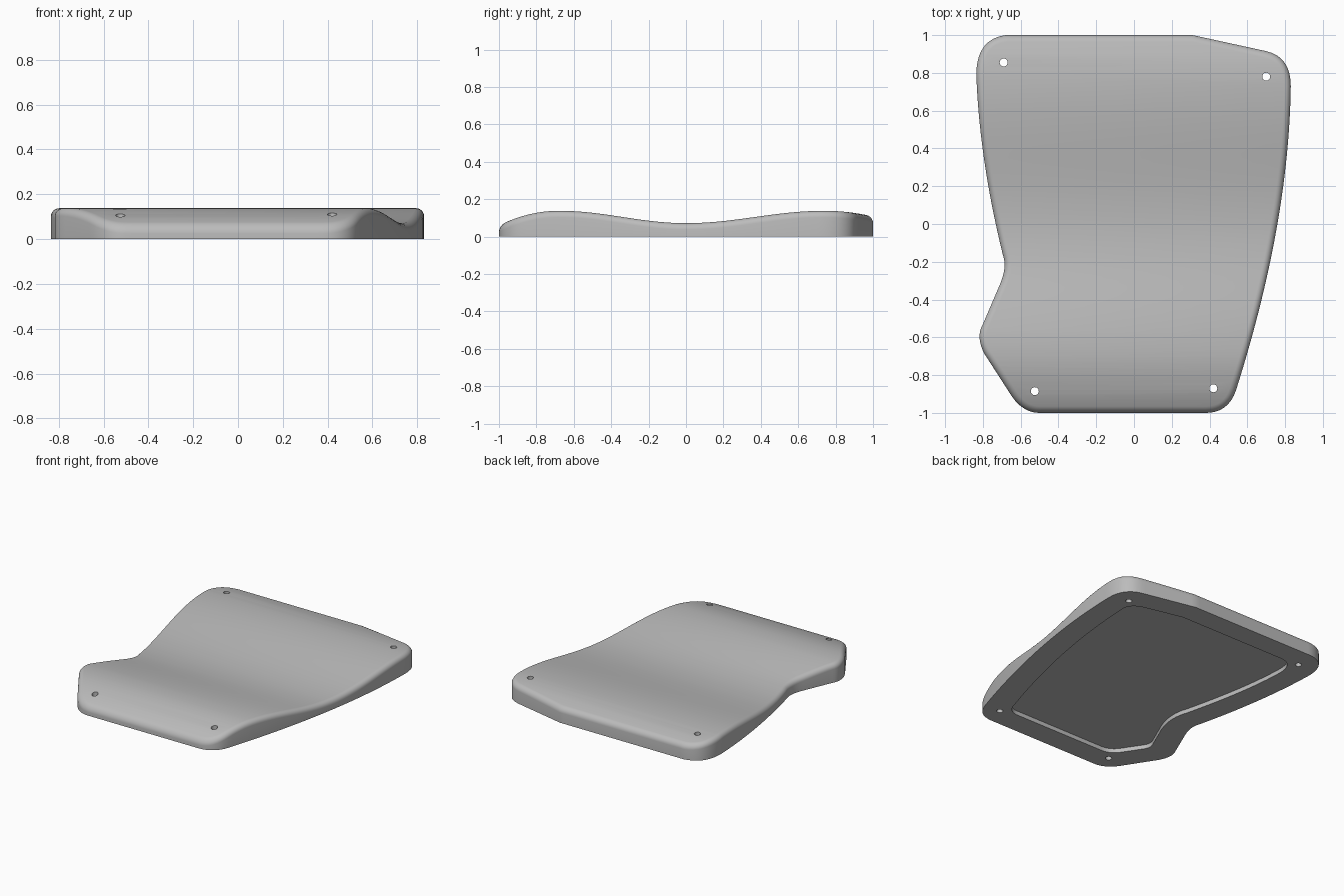
import bpy, bmesh, math
from mathutils import Vector

if "Cube" in bpy.data.objects:
    bpy.data.objects.remove(bpy.data.objects["Cube"], do_unlink=True)

EDGE = 0.035          # radius of the rounded upper edge
RECESS = 0.03         # depth of the underside pocket


def outline(parts, step=0.03):
    """Closed loop from (start, control) pairs; control None means a straight run."""
    pts = []
    for i, (a, c) in enumerate(parts):
        a, b = Vector(a), Vector(parts[(i + 1) % len(parts)][0])
        c = Vector(c) if c else (a + b) / 2
        n = max(8, int((b - a).length / step))
        for k in range(n):
            t = k / n
            pts.append(a * (1 - t) ** 2 + c * 2 * t * (1 - t) + b * t * t)
    return pts


def inset(pts, d):
    """Move a clockwise loop inward by d."""
    out = []
    for i, p in enumerate(pts):
        t = (pts[(i + 1) % len(pts)] - pts[i - 1]).normalized()
        out.append(p + Vector((t.y, -t.x)) * d)
    return out


def height(y):
    """Wavy upper surface: two crests with a shallow valley between."""
    low, high, front, back = 0.072, 0.138, -0.68, 0.74
    if y < front:
        return high - 0.76 * (y - front) ** 2
    if y > back:
        return high - 0.45 * (y - back) ** 2
    s = y / (front if y < 0 else back)
    return low + (high - low) * (1 - math.cos(math.pi * s)) / 2


def finish(bm, name):
    bmesh.ops.recalc_face_normals(bm, faces=bm.faces[:])
    mesh = bpy.data.meshes.new(name)
    bm.to_mesh(mesh)
    bm.free()
    obj = bpy.data.objects.new(name, mesh)
    bpy.context.collection.objects.link(obj)
    return obj


def bridge(bm, lower, upper):
    n = len(lower)
    for i in range(n):
        j = (i + 1) % n
        bm.faces.new((lower[i], lower[j], upper[j], upper[i]))


def prism(name, pts, z0, z1):
    bm = bmesh.new()
    lower, upper = [[bm.verts.new((p.x, p.y, z)) for p in pts] for z in (z0, z1)]
    bridge(bm, lower, upper)
    bm.faces.new(lower)
    bm.faces.new(upper)
    return finish(bm, name)


# Plate outline, clockwise from the back right corner
plate_loop = outline([
    ((-0.68, 1), None), ((0.31, 1), None),
    ((0.70, 0.915), (0.83, 0.885)), ((0.83, 0.73), (0.82, 0)),
    ((0.54, -0.88), (0.50, -1)), ((0.38, -1), None),
    ((-0.50, -1), (-0.585, -1)), ((-0.645, -0.915), None),
    ((-0.79, -0.69), (-0.84, -0.60)), ((-0.80, -0.53), None),
    ((-0.71, -0.32), (-0.67, -0.23)), ((-0.695, -0.16), (-0.82, 0.35)),
    ((-0.835, 0.80), (-0.83, 0.98)),
])

# Underside pocket outline
pocket_loop = outline([
    ((-0.54, 0.845), None), ((0.29, 0.845), None),
    ((0.55, 0.785), (0.665, 0.76)), ((0.665, 0.68), (0.64, 0)),
    ((0.40, -0.74), (0.38, -0.835)), ((0.30, -0.835), None),
    ((-0.42, -0.835), (-0.49, -0.835)), ((-0.53, -0.78), None),
    ((-0.62, -0.645), (-0.65, -0.60)), ((-0.63, -0.56), None),
    ((-0.554, -0.387), (-0.487, -0.23)), ((-0.535, -0.10), (-0.655, 0.37)),
    ((-0.665, 0.70), (-0.665, 0.845)),
])

# Plate: base, wall and rounded edge as nested rings
bm = bmesh.new()
rings = [[bm.verts.new((p.x, p.y, 0)) for p in plate_loop]]
STEPS = 6
for k in range(STEPS + 1):
    a = math.pi / 2 * k / STEPS
    loop = inset(plate_loop, EDGE * (1 - math.cos(a)))
    rings.append([bm.verts.new((p.x, p.y, height(p.y) - EDGE * (1 - math.sin(a))))
                  for p in loop])
for lower, upper in zip(rings, rings[1:]):
    bridge(bm, lower, upper)
bm.faces.new(rings[0])

# Upper surface: a flat cap sliced into strips, then lifted onto the wave
for v in rings[-1]:
    v.co.z = 0.5
cap = [bm.faces.new(rings[-1])]
y = -0.9537
while y < 0.96:
    geom = set(cap)
    for f in cap:
        geom.update(f.edges)
        geom.update(f.verts)
    cut = bmesh.ops.bisect_plane(bm, geom=list(geom), dist=1e-5,
                                 plane_co=(0, y, 0), plane_no=(0, 1, 0))
    cap = [f for f in bm.faces if all(v.co.z > 0.4 for v in f.verts)]
    y += 0.025
for v in {v for f in cap for v in f.verts}:
    v.co.z = height(v.co.y)
plate = finish(bm, "contoured_plate")

# Cutters: underside pocket and four through holes
cutters = [prism("pocket_cutter", pocket_loop, -0.1, RECESS)]
for x, y in ((-0.69, 0.855), (0.70, 0.78), (-0.525, -0.885), (0.42, -0.87)):
    circle = [Vector((x + 0.021 * math.cos(a), y + 0.021 * math.sin(a)))
              for a in (math.tau * i / 24 for i in range(24))]
    cutters.append(prism("hole_cutter", circle, -0.1, 0.3))

bpy.ops.object.select_all(action='DESELECT')
plate.select_set(True)
bpy.context.view_layer.objects.active = plate
for cutter in cutters:
    cutter.hide_render = True
    mod = plate.modifiers.new("cut", 'BOOLEAN')
    mod.operation, mod.solver, mod.object = 'DIFFERENCE', 'EXACT', cutter
    bpy.ops.object.modifier_apply(modifier=mod.name)
    bpy.data.objects.remove(cutter, do_unlink=True)

# Plain grey finish
grey = bpy.data.materials.new("plain_grey")
grey.use_nodes = True
colour = (0.5, 0.5, 0.5, 1)
grey.diffuse_color = colour
grey.node_tree.nodes["Principled BSDF"].inputs["Base Color"].default_value = colour
plate.data.materials.clear()
plate.data.materials.append(grey)
for poly in plate.data.polygons:
    poly.material_index = 0
bpy.ops.object.shade_smooth_by_angle(angle=math.radians(30))
